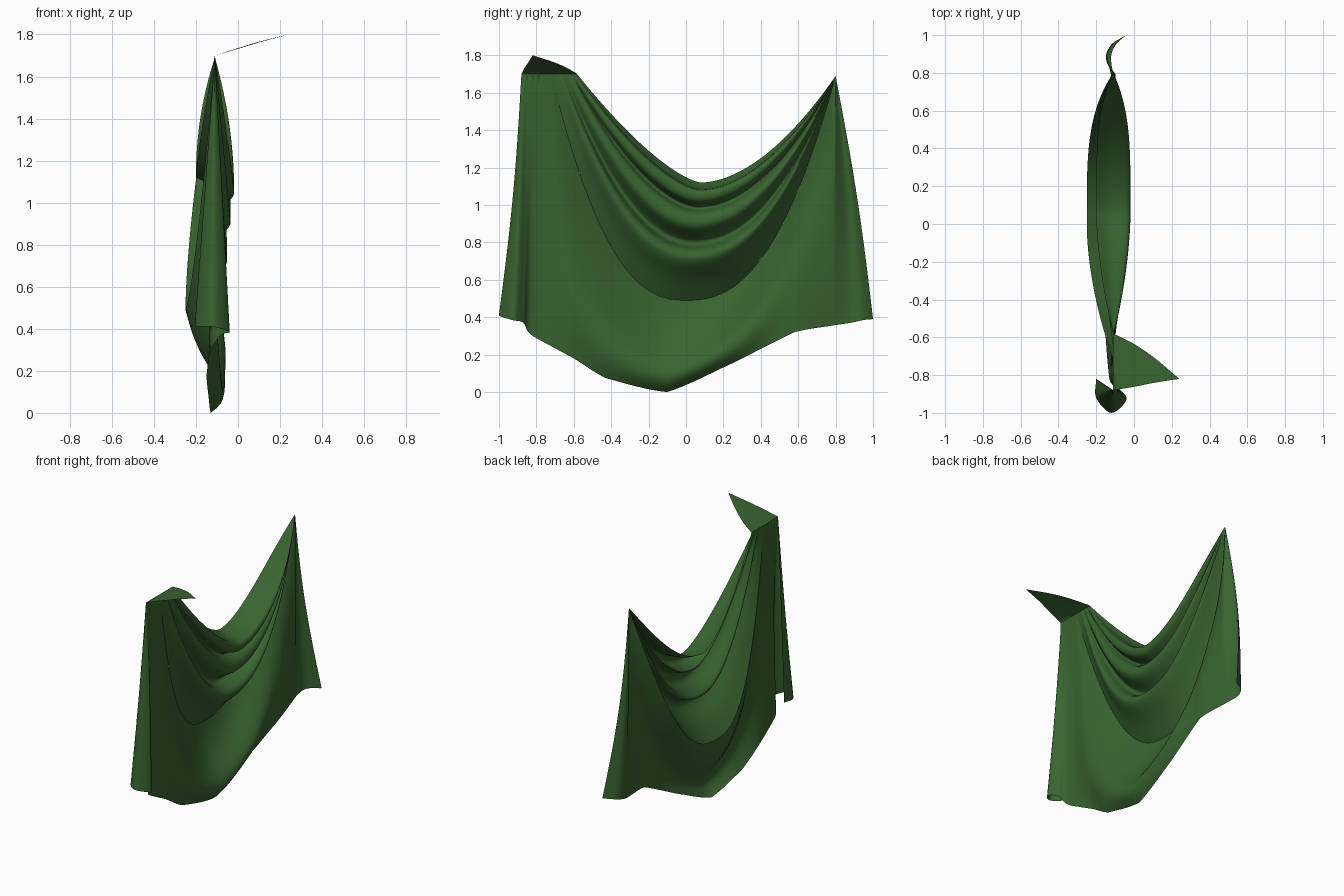
import bpy, bmesh, math
from mathutils import Vector

if "Cube" in bpy.data.objects:
    bpy.data.objects.remove(bpy.data.objects["Cube"])


def spline(pts, n):
    """Sample a Catmull-Rom curve, n steps per span."""
    pts = [Vector(p) for p in pts]
    ext = [2 * pts[0] - pts[1]] + pts + [2 * pts[-1] - pts[-2]]
    out = []
    for k in range(len(pts) - 1):
        a, b, c, d = ext[k:k + 4]
        for i in range(n):
            t = i / n
            out.append(0.5 * (2 * b + (c - a) * t + (2 * a - 5 * b + 4 * c - d) * t * t
                              + (3 * b - a - 3 * c + d) * t ** 3))
    return out + [pts[-1]]


def clamp(v, lo=0.0, hi=1.0):
    return min(max(v, lo), hi)


def add_grid(bm, rows):
    """Skin a list of equal-length point rows."""
    vs = [[bm.verts.new(p) for p in r] for r in rows]
    for r0, r1 in zip(vs, vs[1:]):
        for j in range(len(r0) - 1):
            bm.faces.new((r0[j], r1[j], r1[j + 1], r0[j + 1]))


PIN_X, PIN_Z = -0.11, 1.70
POLE = (PIN_X, 0.80, 1.69)


def swag_point(xc, zc, w):
    """Point on the hanging U curve whose lowest point is (xc, zc); w runs -1..1."""
    f = clamp((1.13 - zc) / 0.64)
    yc = 0.08 * (1 - f)
    left = -0.58 - 0.14 * f
    a = abs(w)
    if w < 0:
        y, top, p0, taper = yc + a * (left - yc), PIN_Z, 1.38, 1.8
    else:
        y, top, p0, taper = yc + a * (POLE[1] - yc), POLE[2], 1.8, 3.8
    p = p0 + (2.45 - p0) * f ** 0.8
    x = PIN_X + (xc - PIN_X) * (1 - a ** taper)
    return (x, y, zc + (top - zc) * a ** p)


bm = bmesh.new()

# swag: folded centre profile (x, z) swept along the U curves
profile = [(-.20, 1.12), (-.13, 1.09), (-.03, 1.075), (-.03, 1.02), (-.12, .985),
           (-.05, .95), (-.045, .88), (-.165, .80), (-.07, .755), (-.06, .70),
           (-.16, .60), (-.25, .49)]
centre = spline([(x, 0, z) for x, z in profile], 5)
N = 36
ws = [i / N for i in range(-N, N + 1)]
add_grid(bm, [[swag_point(c.x, c.z, w) for w in ws] for c in centre])

# skirt: from the pinned edge, lowest fold and right pin down to the hem
low = (-.25, .49)
pin_ys = [-.88, -.88, -.88, -.875, -.85, -.79, -.72]
fold_w = [-1, -.72, -.12, .40, .80, 1]
hem = [(-.20, -.82, .42), (-.20, -.92, .41), (-.12, -1.0, .41), (-.04, -.93, .385),
       (-.08, -.87, .37), (-.13, -.82, .30), (-.15, -.60, .18), (-.14, -.43, .075),
       (-.13, -.10, .0), (-.11, .25, .155), (-.08, .58, .32), (-.12, .78, .355),
       (-.14, .88, .37), (-.12, .95, .385), (-.04, 1.0, .39)]
STEP = 8
bottom = spline(hem, STEP)
top = []
for j in range(len(bottom)):
    k, t = divmod(j / STEP, 1)
    k = int(k)
    if k < 6:
        top.append(Vector((PIN_X, pin_ys[k] + (pin_ys[k + 1] - pin_ys[k]) * t, PIN_Z)))
    elif k < 11:
        w = fold_w[k - 6] + (fold_w[k - 5] - fold_w[k - 6]) * t
        top.append(Vector(swag_point(*low, w)))
    else:
        top.append(Vector(POLE))
    if 5 <= k < 12:  # straighter hem between its corners
        bottom[j] = bottom[j].lerp(Vector(hem[k]).lerp(Vector(hem[k + 1]), t), 0.6)
rows = []
M = 24
for i in range(M + 1):
    t = i / M
    row = []
    for a, b in zip(top, bottom):
        p = a.lerp(b, t)
        # forward ridge, climbing towards the right pin
        n = 3 - 2 * clamp(b.y / 0.5)
        amp = 0.085 * (clamp((0.9 - b.y) / 0.6) if b.y > 0 else clamp(1 - (b.y / 0.75) ** 2))
        p.x += amp * math.sin(math.pi * t ** n)
        # bowed free edges
        side = math.sin(math.pi * t)
        right = clamp((b.y - 0.8) / 0.2)
        p.x -= 0.04 * right * side
        p.y += 0.015 * (right + clamp((-b.y - 0.85) / 0.15)) * side
        p.z = max(p.z, 0)
        row.append(p)
    rows.append(row)
add_grid(bm, rows)

# flap: corner folded forward over the pinned edge
edge_a = spline([(PIN_X, -.88, PIN_Z), (0, -.862, 1.735), (.11, -.84, 1.768), (.24, -.82, 1.80)], 5)
edge_b = spline([(PIN_X, -.58, PIN_Z), (0, -.635, 1.732), (.11, -.71, 1.765), (.24, -.82, 1.80)], 5)
add_grid(bm, [[a.lerp(b, j / 10) for j in range(11)]
              for a, b in reversed(list(zip(edge_a, edge_b)))])

bmesh.ops.remove_doubles(bm, verts=bm.verts, dist=0.00002)
for f in bm.faces:
    f.smooth = True
mesh = bpy.data.meshes.new("draped_cloth")
bm.to_mesh(mesh)
bm.free()
cloth = bpy.data.objects.new("draped_cloth", mesh)
bpy.context.collection.objects.link(cloth)

mat = bpy.data.materials.new("green_fabric")
mat.diffuse_color = (0.04, 0.125, 0.03, 1)
mat.use_nodes = True
mat.node_tree.nodes["Principled BSDF"].inputs["Base Color"].default_value = mat.diffuse_color
mesh.materials.append(mat)
